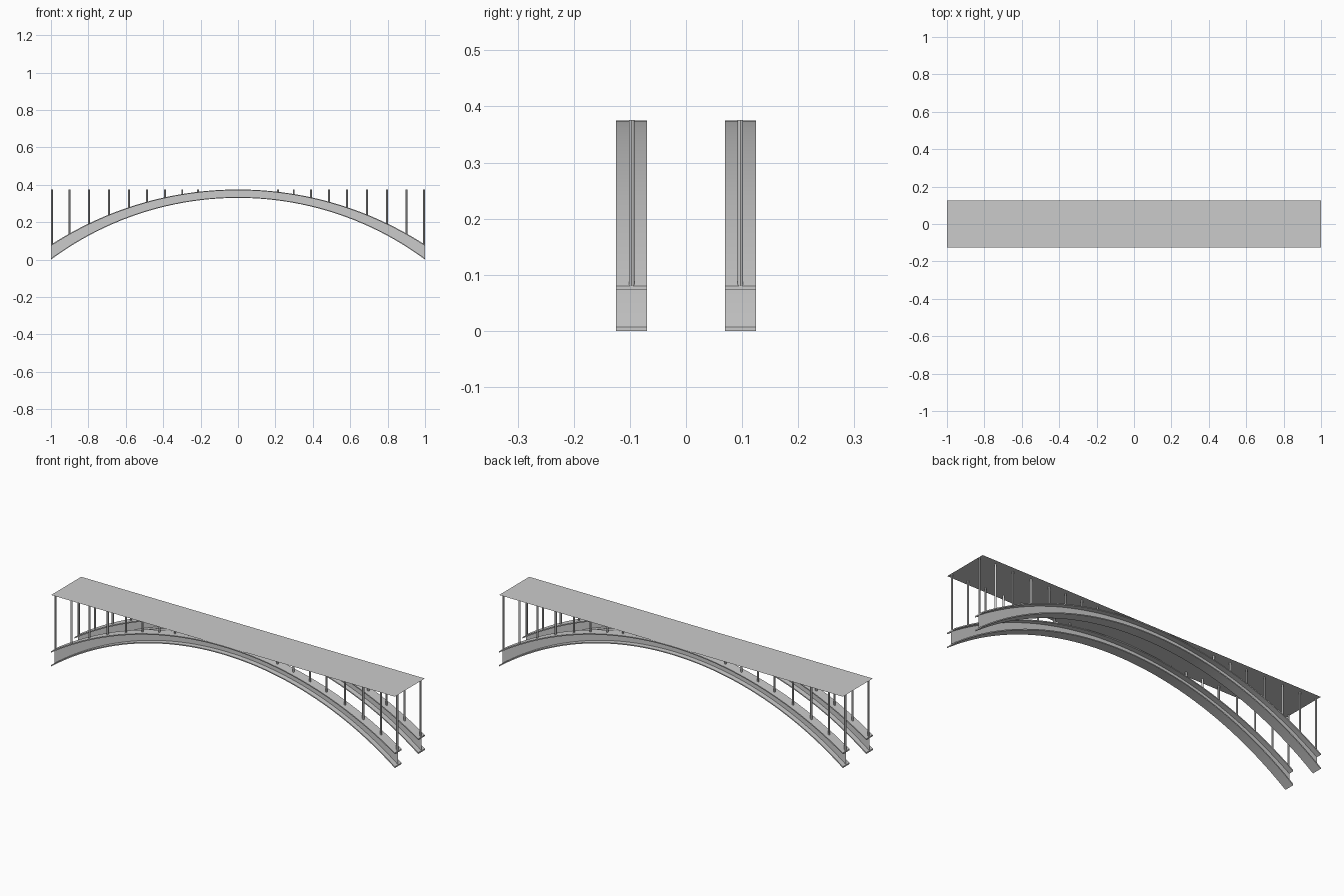
import bpy, bmesh, math

if "Cube" in bpy.data.objects:
    bpy.data.objects.remove(bpy.data.objects["Cube"])

DECK_Z = 0.376
RIB_Y, RIB_W = 0.097, 0.055
SEG = 48
XS = [-1 + 2 * i / SEG for i in range(SEG + 1)]


def arc(x, z_end, z_crown):
    """Height of a circular arc through (+-1, z_end) and (0, z_crown)."""
    rise = z_crown - z_end
    r = (1 + rise * rise) / (2 * rise)
    return z_crown - r + math.sqrt(r * r - x * x)


def top_z(x):
    return arc(x, 0.080, 0.375)


def bottom_z(x):
    return arc(x, 0.0, 0.330)


def flange_t(x):
    return 0.005 + 0.002 * x * x


def add_object(name, bm):
    bmesh.ops.recalc_face_normals(bm, faces=bm.faces)
    mesh = bpy.data.meshes.new(name)
    bm.to_mesh(mesh)
    bm.free()
    ob = bpy.data.objects.new(name, mesh)
    bpy.context.collection.objects.link(ob)
    bpy.ops.object.select_all(action='DESELECT')
    ob.select_set(True)
    bpy.context.view_layer.objects.active = ob
    bpy.ops.object.shade_smooth_by_angle(angle=math.radians(30))
    return ob


def sweep(name, section, closed):
    """Sweep section(x) -> [(y, z), ...] along the span."""
    bm = bmesh.new()
    rings = [[bm.verts.new((x, y, z)) for y, z in section(x)] for x in XS]
    n = len(rings[0])
    for a, b in zip(rings, rings[1:]):
        for i in range(n if closed else n - 1):
            j = (i + 1) % n
            bm.faces.new((a[i], b[i], b[j], a[j]))
    if closed:
        bm.faces.new(rings[0])
        bm.faces.new(rings[-1])
    return add_object(name, bm)


def flange_section(y, upper_z):
    def section(x):
        z, t = upper_z(x), flange_t(x)
        lo, hi = y - RIB_W / 2, y + RIB_W / 2
        return [(lo, z - t), (hi, z - t), (hi, z), (lo, z)]
    return section


# Flat road deck, two halves joined on the centre line
bm = bmesh.new()
rows = [[bm.verts.new((x, y, DECK_Z)) for x in (-1, 1)]
        for y in (-0.125, 0, 0.125)]
for a, b in zip(rows, rows[1:]):
    bm.faces.new((a[0], a[1], b[1], b[0]))
add_object("deck", bm)

POST_X = (0.995, 0.9, 0.797, 0.69, 0.583, 0.487, 0.39, 0.298, 0.214)
POST_R = 0.005

for label, side in (("front", -1), ("back", 1)):
    y = side * RIB_Y
    # I-section arch rib: two flanges and a thin web
    sweep(label + "_top_flange", flange_section(y, top_z), True)
    sweep(label + "_bottom_flange",
          flange_section(y, lambda x: bottom_z(x) + flange_t(x)), True)
    sweep(label + "_web",
          lambda x: [(y, bottom_z(x) + flange_t(x)),
                     (y, top_z(x) - flange_t(x))], False)

    # Round posts from arch to deck
    bm = bmesh.new()
    for px in POST_X:
        for x in (-px, px):
            z0 = top_z(x) - 0.003
            made = bmesh.ops.create_cone(
                bm, cap_ends=True, segments=12, radius1=POST_R,
                radius2=POST_R, depth=DECK_Z - z0)
            bmesh.ops.translate(bm, verts=made["verts"],
                                vec=(x, y, (DECK_Z + z0) / 2))
    add_object(label + "_posts", bm)
